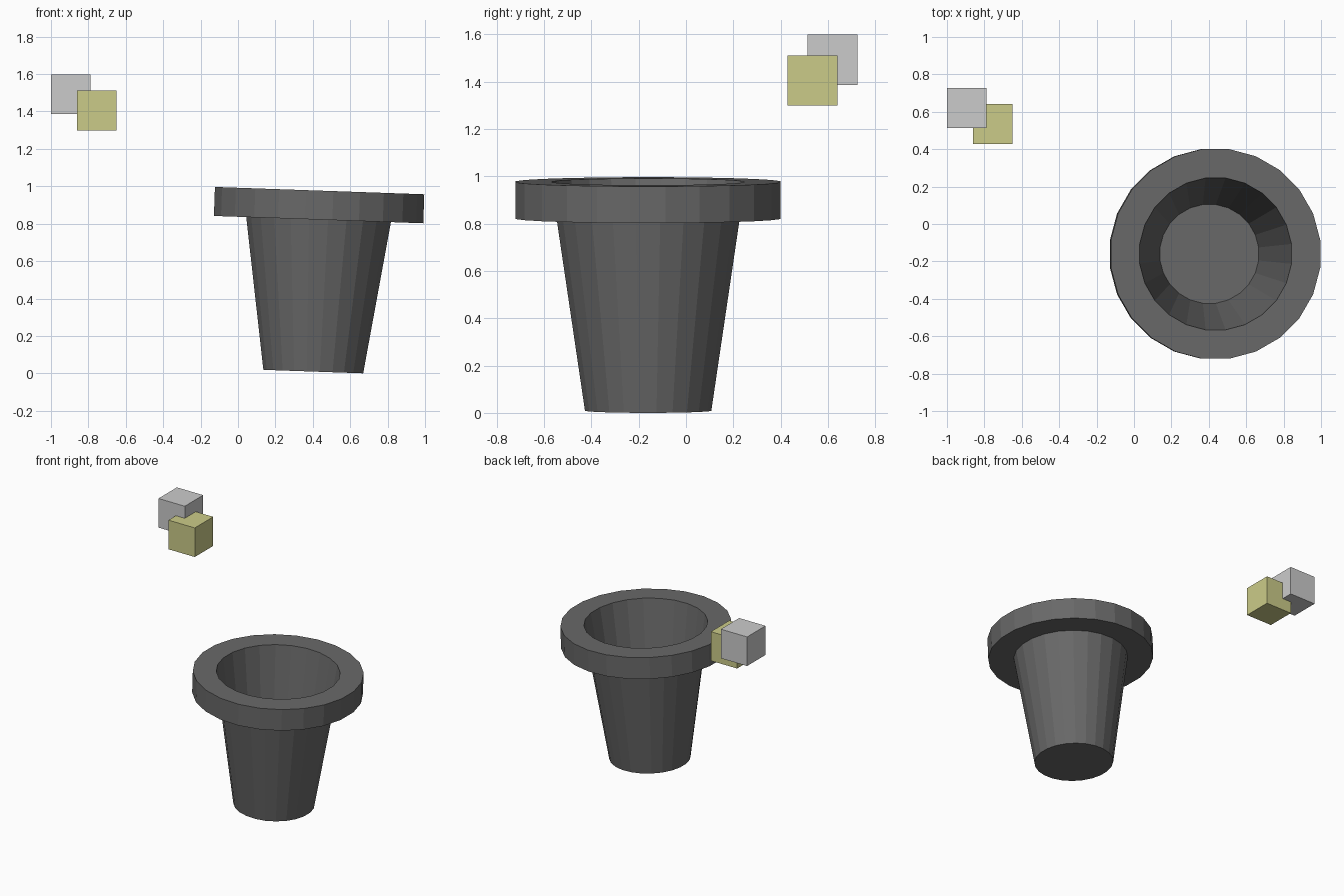
import bpy
import bmesh
import math
from mathutils import Matrix

default = bpy.data.objects.get("Cube")
if default:
    bpy.data.objects.remove(default, do_unlink=True)


def make_material(name, color):
    mat = bpy.data.materials.new(name)
    mat.use_nodes = True
    mat.diffuse_color = color
    mat.node_tree.nodes["Principled BSDF"].inputs["Base Color"].default_value = color
    return mat


def add_object(name, bm, mat):
    bmesh.ops.recalc_face_normals(bm, faces=bm.faces)
    mesh = bpy.data.meshes.new(name)
    bm.to_mesh(mesh)
    bm.free()
    mesh.materials.append(mat)
    obj = bpy.data.objects.new(name, mesh)
    bpy.context.collection.objects.link(obj)
    return obj


def lathe(name, profile, sides, mat):
    """Turn a (flat radius, height) profile, closing both ends with a disc."""
    bm = bmesh.new()
    rings = []
    for radius, z in profile:
        r = radius / math.cos(math.pi / sides)
        angles = [(i + 0.5) * math.tau / sides for i in range(sides)]
        rings.append([bm.verts.new((r * math.cos(a), r * math.sin(a), z)) for a in angles])
    for a, b in zip(rings, rings[1:]):
        for i in range(sides):
            j = (i + 1) % sides
            bm.faces.new((a[i], a[j], b[j], b[i]))
    bm.faces.new(rings[0])
    bm.faces.new(rings[-1])
    return add_object(name, bm, mat)


def block(name, center, size, mat):
    bm = bmesh.new()
    bmesh.ops.create_cube(bm, size=size, matrix=Matrix.Translation(center))
    return add_object(name, bm, mat)


charcoal = make_material("charcoal", (0.14, 0.14, 0.14, 1))
light_grey = make_material("light grey", (0.6, 0.6, 0.6, 1))
olive = make_material("olive", (0.6, 0.6, 0.25, 1))

# Thin-walled tapered pot with a broad flat rim, leaning slightly
height, rim_bottom = 0.968, 0.813
pot = lathe("pot", [
    (0.264, 0.005),          # inner floor
    (0.406, height),         # mouth
    (0.56, height),          # rim top
    (0.56, rim_bottom),      # rim underside
    (0.387, rim_bottom),     # outer wall under the rim
    (0.267, 0),              # base
], 24, charcoal)
pot.location = (0.4025, -0.16, 0.0095)
pot.rotation_euler.y = math.radians(2)

# Two overlapping floating blocks
block("grey_block", (-0.895, 0.62, 1.493), 0.212, light_grey)
block("olive_block", (-0.755, 0.535, 1.405), 0.212, olive)
